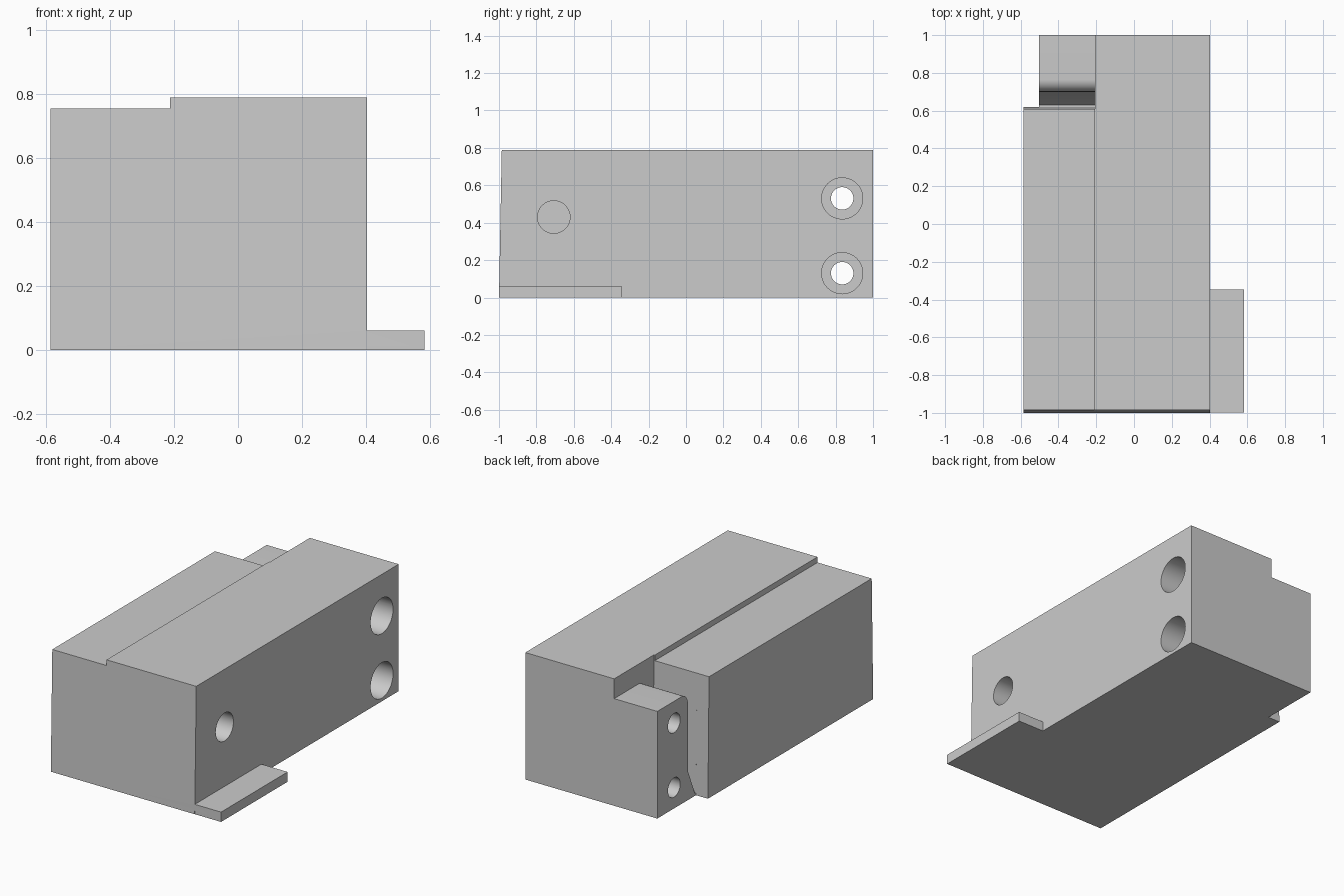
import bpy, bmesh, math
from mathutils import Vector

if "Cube" in bpy.data.objects:
    bpy.data.objects.remove(bpy.data.objects["Cube"])

grey = bpy.data.materials.new("light grey")
grey.diffuse_color = (0.6, 0.6, 0.6, 1)
grey.use_nodes = True
grey.node_tree.nodes["Principled BSDF"].inputs["Base Color"].default_value = grey.diffuse_color


def prism(name, profile, axis, lo, hi):
    """Extrude a profile: (x, z) along y, or (y, z) along x."""
    bm = bmesh.new()
    place = (lambda a, b, t: (t, a, b)) if axis == "x" else (lambda a, b, t: (a, t, b))
    face = bm.faces.new([bm.verts.new(place(a, b, lo)) for a, b in profile])
    new = bmesh.ops.extrude_face_region(bm, geom=[face])["geom"]
    shift = Vector(place(0, 0, hi - lo))
    bmesh.ops.translate(bm, vec=shift, verts=[g for g in new if isinstance(g, bmesh.types.BMVert)])
    bmesh.ops.recalc_face_normals(bm, faces=bm.faces)
    mesh = bpy.data.meshes.new(name)
    bm.to_mesh(mesh)
    bm.free()
    mesh.materials.append(grey)
    obj = bpy.data.objects.new(name, mesh)
    bpy.context.collection.objects.link(obj)
    return obj


def circle(y, z, r, n=48):
    return [(y + r * math.cos(2 * math.pi * i / n), z + r * math.sin(2 * math.pi * i / n))
            for i in range(n)]


def combine(target, tool, operation="DIFFERENCE"):
    mod = target.modifiers.new("cut", "BOOLEAN")
    mod.operation, mod.solver, mod.object = operation, "EXACT", tool
    bpy.context.view_layer.objects.active = target
    bpy.ops.object.modifier_apply(modifier=mod.name)
    bpy.data.objects.remove(tool)


# Stepped main body with a slightly leaning front face
body = prism("jaw_body", [(-0.585, 0), (0.403, 0), (0.403, 0.788), (-0.213, 0.788),
                          (-0.213, 0.753), (-0.585, 0.753)], "y", -1, 1)
for v in body.data.vertices:
    if v.co.y < 0:
        v.co.y += 0.015 * v.co.z / 0.788

# Recess beside the rear mounting lug
combine(body, prism("side_recess", [(0.606, 1), (0.622, -0.1), (1.1, -0.1), (1.1, 1)],
                    "x", -1, -0.503))

# Slot in front of the lug, with sloped foot and rounded lug top
arc = [(0.765 - 0.065 * math.cos(a), 0.6 + 0.065 * math.sin(a))
       for a in (math.pi / 2 * i / 12 for i in range(13))]
combine(body, prism("slot", [(0.606, 1), (0.6205, 0.012), (0.63, 0.012), (0.70, 0.18)]
                    + arc + [(1.1, 0.665), (1.1, 1)], "x", -1, -0.207))

# Counterbored screw holes through the lug
for z in (0.13, 0.53):
    combine(body, prism("counterbore", circle(0.835, z, 0.11), "x", -0.15, 1))
    combine(body, prism("screw_hole", circle(0.835, z, 0.06), "x", -1, 0))

# Blind hole near the front
combine(body, prism("blind_hole", circle(-0.707, 0.43, 0.087), "x", -0.1, 1))

# Thin foot tab at the lower right
combine(body, prism("foot_tab", [(0.39, 0), (0.583, 0), (0.583, 0.061), (0.39, 0.061)],
                    "y", -0.999, -0.346), "UNION")

bpy.ops.object.select_all(action="DESELECT")
body.select_set(True)
bpy.context.view_layer.objects.active = body
bpy.ops.object.shade_smooth_by_angle(angle=math.radians(30))
